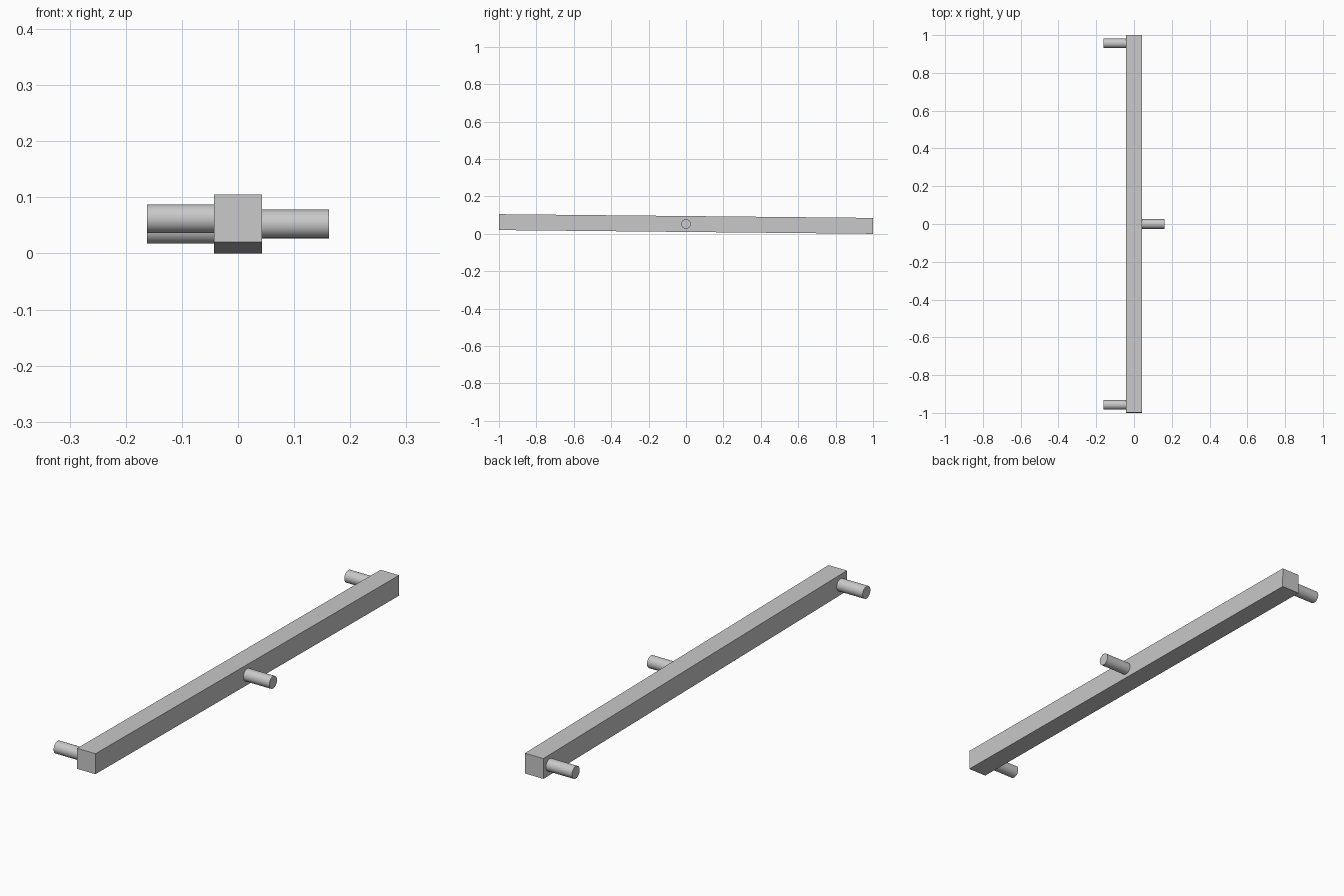
import bpy
import math
from mathutils import Matrix

default = bpy.data.objects.get("Cube")
if default:
    bpy.data.objects.remove(default, do_unlink=True)

SIDE = 0.085        # square section of the bar
LENGTH = 1.999
PIN_RADIUS = 0.0255
PIN_END = 0.162     # how far the pins reach from the centre plane
TILT = -0.01        # the bar drops slightly towards the back
CENTRE_Z = 0.0525

grey = bpy.data.materials.new("light_grey")
grey.use_nodes = True
colour = (0.58, 0.58, 0.58, 1)
grey.diffuse_color = colour
grey.node_tree.nodes["Principled BSDF"].inputs["Base Color"].default_value = colour

frame = Matrix.Translation((0, 0, CENTRE_Z)) @ Matrix.Rotation(TILT, 4, "X")


def finish(obj, name):
    """Name the part, colour it and set it in the tilted frame."""
    obj.name = name
    obj.data.materials.append(grey)
    obj.data.transform(frame @ obj.matrix_basis)
    obj.matrix_basis = Matrix.Identity(4)


# Long square bar
bpy.ops.mesh.primitive_cube_add(size=1)
bar = bpy.context.object
bar.scale = (SIDE, LENGTH, SIDE)
finish(bar, "bar")


def add_pin(name, side, y):
    """Round pin standing out of one side of the bar."""
    start = SIDE / 2 - 0.002
    bpy.ops.mesh.primitive_cylinder_add(
        vertices=48, radius=PIN_RADIUS, depth=PIN_END - start,
        location=(side * (start + PIN_END) / 2, y, 0),
        rotation=(0, math.pi / 2, 0))
    pin = bpy.context.object
    finish(pin, name)
    bpy.ops.object.shade_smooth_by_angle(angle=math.radians(40))


# Two end pins on the right, one middle pin on the left
add_pin("front_pin", -1, -0.957)
add_pin("back_pin", -1, 0.957)
add_pin("middle_pin", 1, 0)
